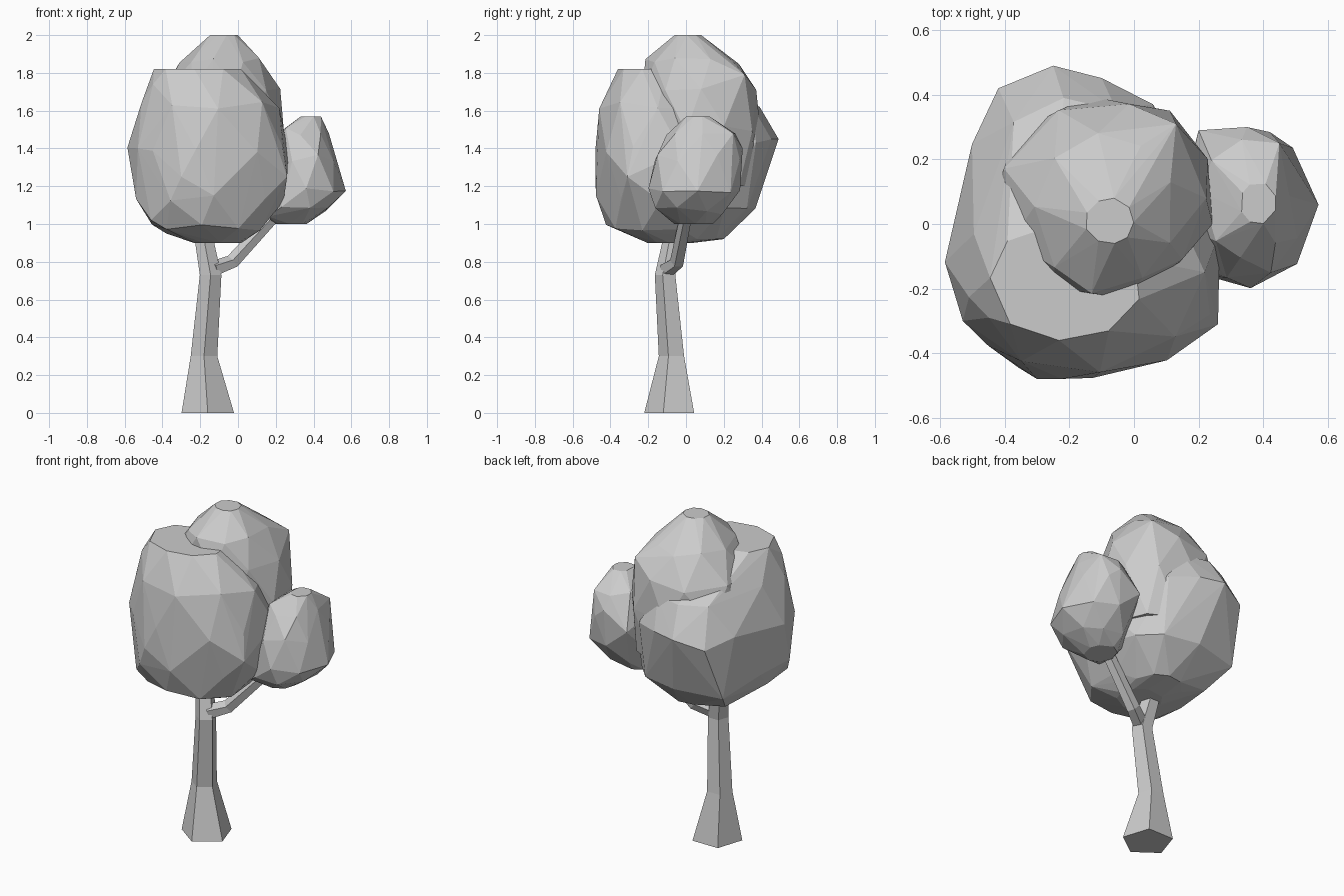
import bpy, bmesh, math, random
from mathutils import Vector

if "Cube" in bpy.data.objects:
    bpy.data.objects.remove(bpy.data.objects["Cube"])


def finish(name, bm):
    bmesh.ops.recalc_face_normals(bm, faces=bm.faces)
    mesh = bpy.data.meshes.new(name)
    bm.to_mesh(mesh)
    bm.free()
    obj = bpy.data.objects.new(name, mesh)
    bpy.context.collection.objects.link(obj)
    return obj


def limb(name, path, upright=False):
    """Five-sided tapering limb along (x, y, z, radius) stations."""
    bm = bmesh.new()
    pts = [Vector(p[:3]) for p in path]
    rings = []
    for i, p in enumerate(path):
        tangent = pts[min(i + 1, len(pts) - 1)] - pts[max(i - 1, 0)]
        up = Vector((0, 0, 1))
        turn = up.rotation_difference(up if upright else tangent)
        ring = []
        for k in range(5):
            a = -math.pi / 2 + k * math.tau / 5
            off = Vector((math.cos(a), math.sin(a), 0)) * p[3]
            ring.append(bm.verts.new(pts[i] + turn @ off))
        rings.append(ring)
    for r, s in zip(rings, rings[1:]):
        for k in range(5):
            j = (k + 1) % 5
            bm.faces.new((r[k], r[j], s[j], s[k]))
    bm.faces.new(rings[0])
    bm.faces.new(rings[-1])
    return finish(name, bm)


def clump_points(levels, n, seed, rough=0.03, grow=1.01):
    """Roughened points round (z, x0, x1, y0, y1) levels."""
    rng = random.Random(seed)
    pts = []
    for i, (z, x0, x1, y0, y1) in enumerate(levels):
        inner = 0 < i < len(levels) - 1
        for k in range(n):
            a = math.tau * (k + 0.5 * (i % 2) + rng.uniform(-0.15, 0.15)) / n
            f = grow + rng.uniform(-rough, rough)
            dz = rng.uniform(-0.02, 0.02) if inner else 0
            pts.append(((x0 + x1) / 2 + f * (x1 - x0) / 2 * math.cos(a),
                        (y0 + y1) / 2 + f * (y1 - y0) / 2 * math.sin(a), z + dz))
    return pts


def leaf_mass(name, pts):
    """Faceted skin stretched round the points."""
    bm = bmesh.new()
    for p in pts:
        bm.verts.new(p)
    bmesh.ops.convex_hull(bm, input=bm.verts)
    loose = [v for v in bm.verts if not v.link_faces]
    bmesh.ops.delete(bm, geom=loose, context='VERTS')
    return finish(name, bm)


# Trunk with flared foot, leaning into the crown
limb("trunk", [(-0.16, -0.075, 0, 0.146), (-0.18, -0.07, 0.3, 0.074),
               (-0.145, -0.105, 0.73, 0.06), (-0.18, -0.07, 0.92, 0.052)], upright=True)

# Side branch carrying the small clump
limb("side_branch", [(-0.13, -0.10, 0.76, 0.045), (-0.03, -0.045, 0.80, 0.04),
                     (0.18, 0.0, 1.03, 0.035)])

# Main crown body: front bulk and rear bulk under one skin
front = clump_points([
    (0.90, -0.24, 0.02, -0.20, 0.04), (0.98, -0.46, 0.13, -0.42, 0.14),
    (1.14, -0.55, 0.23, -0.48, 0.24), (1.40, -0.57, 0.28, -0.49, 0.24),
    (1.63, -0.52, 0.22, -0.46, 0.18), (1.82, -0.45, 0.02, -0.36, 0.0)], 9, 4)
rear = clump_points([
    (0.92, -0.26, 0.03, -0.08, 0.20), (1.10, -0.45, 0.18, -0.16, 0.37),
    (1.45, -0.51, 0.15, -0.15, 0.45), (1.62, -0.44, 0.05, -0.08, 0.39)], 9, 11)
corners = [(-0.38, 0.16, 0.95), (-0.25, 0.49, 1.45), (-0.42, 0.42, 1.40),
           (-0.46, 0.30, 1.07), (-0.46, -0.33, 1.02), (-0.53, -0.30, 1.40),
           (-0.30, -0.48, 1.25), (-0.45, -0.29, 1.74), (0.26, -0.31, 1.25)]
crown = leaf_mass("crown", front + rear + corners)

# Upper clump forming the peak, merged into the crown
upper = clump_points([
    (1.20, -0.38, 0.22, -0.15, 0.37), (1.50, -0.44, 0.25, -0.22, 0.40),
    (1.70, -0.41, 0.22, -0.23, 0.38), (1.86, -0.31, 0.12, -0.21, 0.28),
    (2.00, -0.15, 0.0, -0.06, 0.08)], 9, 7)
peak = leaf_mass("crown_peak", upper + [(0.13, 0.31, 1.79)])
union = crown.modifiers.new("merge", 'BOOLEAN')
union.operation = 'UNION'
union.object = peak
bpy.context.view_layer.objects.active = crown
crown.select_set(True)
bpy.ops.object.modifier_apply(modifier="merge")
bpy.data.objects.remove(peak)

# Small clump on the side branch
side = clump_points([
    (1.00, 0.19, 0.36, -0.06, 0.14), (1.07, 0.14, 0.48, -0.18, 0.21),
    (1.18, 0.15, 0.565, -0.19, 0.28), (1.35, 0.16, 0.52, -0.17, 0.30),
    (1.49, 0.21, 0.48, -0.10, 0.26), (1.57, 0.33, 0.44, 0.0, 0.13)], 8, 2, 0.02, 1.02)
side += [(0.20, 0.29, 1.30), (0.35, 0.30, 1.40), (0.16, -0.11, 1.04), (0.45, 0.25, 1.48)]
leaf_mass("side_leaves", side)
